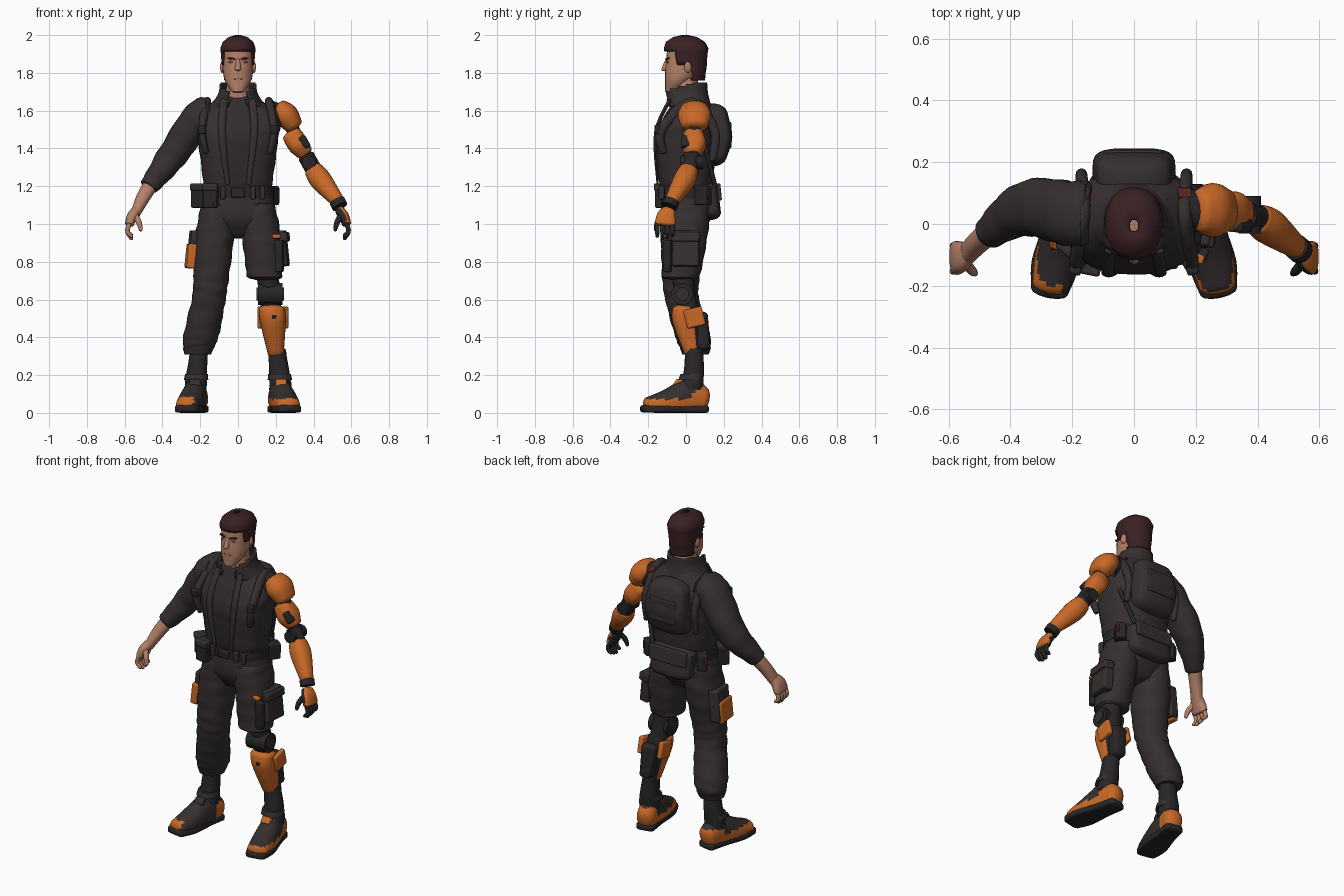
import bpy, bmesh, math
from mathutils import Vector, Matrix

if "Cube" in bpy.data.objects:
    bpy.data.objects.remove(bpy.data.objects["Cube"], do_unlink=True)


def material(name, *rgb):
    mat = bpy.data.materials.new(name)
    mat.use_nodes = True
    mat.diffuse_color = (*rgb, 1)
    shader = mat.node_tree.nodes["Principled BSDF"]
    shader.inputs["Base Color"].default_value = (*rgb, 1)
    shader.inputs["Roughness"].default_value = .8
    return mat


CLOTH = material("dark_cloth", .036, .028, .029)
SHIRT = material("shirt_cloth", .03, .024, .025)
BLACK = material("black_metal", .021, .019, .021)
ORANGE = material("orange_plate", .58, .14, .02)
SKIN = material("skin", .46, .22, .14)
SHADED_SKIN = material("shaded_skin", .26, .11, .075)
HAIR = material("brown_hair", .042, .015, .017)
RED = material("red_trim", .12, .02, .015)
SIDES = ((1, "left"), (-1, "right"))
parts = []


def finish(name, bm, mats, rule=None):
    mesh = bpy.data.meshes.new(name)
    bmesh.ops.recalc_face_normals(bm, faces=bm.faces)
    bm.to_mesh(mesh)
    bm.free()
    ob = bpy.data.objects.new(name, mesh)
    bpy.context.collection.objects.link(ob)
    for mat in mats if isinstance(mats, tuple) else (mats,):
        mesh.materials.append(mat)
    if rule:
        for face in mesh.polygons:
            face.material_index = int(rule(face.center, face.normal))
    parts.append(ob)
    return ob


def catmull(a, b, c, d, t):
    return [(2 * q + (r - p) * t + (2 * p - 5 * q + 4 * r - s) * t * t
             + (3 * q - p - 3 * r + s) * t ** 3) / 2 for p, q, r, s in zip(a, b, c, d)]


def superpoint(angle, power):
    """Point of a unit superellipse at the given angle."""
    return [math.copysign(abs(v) ** (2 / power), v) for v in (math.cos(angle), math.sin(angle))]


def loft(name, points, mats, sides=24, steps=5, up=(0, 1, 0), power=2.2, level=False, fold=0,
         depth=1, dome=0, floor=0, rule=None, keep=None, thickness=0):
    """Skin rings (x, y, z, width, optional depth) along a smooth path, with optional domed ends."""
    points = [p if len(p) > 4 else (*p, p[3] * depth) for p in points]
    rows = []
    for i in range(len(points) - 1):
        before, after = points[max(i - 1, 0)], points[min(i + 2, len(points) - 1)]
        rows += [catmull(before, points[i], points[i + 1], after, k / steps) for k in range(steps)]
    rows.append(points[-1])
    if dome:
        for _ in range(2):
            tail = rows[-1]
            away = (Vector(tail[:3]) - Vector(rows[-2][:3])).normalized() * dome * min(tail[3:])
            for turn in (.5, 1, 1.4):
                rows.append([*(Vector(tail[:3]) + away * math.sin(turn)),
                             tail[3] * math.cos(turn), tail[4] * math.cos(turn)])
            rows.reverse()
    bm, rings = bmesh.new(), []
    for i, (x, y, z, width, thick) in enumerate(rows):
        along = Vector(rows[min(i + 1, len(rows) - 1)][:3]) - Vector(rows[max(i - 1, 0)][:3])
        along = Vector((0, 0, 1)) if level else along.normalized()
        high = Vector(up)
        high = (high - along * high.dot(along)).normalized()
        wide, ring = high.cross(along), []
        for k in range(sides):
            angle = math.tau * k / sides
            cross, rise = superpoint(angle, power)
            crease = math.sin(i * 1.7 + 2 * math.sin(angle + i / 5)) + math.sin(3 * angle + i) / 2
            co = Vector((x, y, z)) + (wide * cross * width + high * rise * thick) * (1 + fold * crease)
            co.z = max(co.z, floor)
            ring.append(bm.verts.new(co))
        rings.append(ring)
    for a, b in zip(rings, rings[1:]):
        for k in range(sides):
            j = (k + 1) % sides
            bm.faces.new((a[k], a[j], b[j], b[k]))
    if keep:
        drop = [f for f in bm.faces if not keep(f.calc_center_median())]
        bmesh.ops.delete(bm, geom=drop, context="FACES")
    else:
        bm.faces.new(rings[0])
        bm.faces.new(rings[-1])
    ob = finish(name, bm, mats, rule)
    if thickness:
        ob.modifiers.new("thickness", "SOLIDIFY").thickness = thickness
    return ob


def rod(name, start, end, radius, mat):
    return loft(name, [(*start, radius), (*end, radius)], mat, steps=1, up=(.1, .9, .3), power=2)


def box(name, at, size, mat, tilt=0, lean=0, turn=0, bevel=.01):
    bm = bmesh.new()
    bmesh.ops.create_cube(bm, size=1, matrix=Matrix.Diagonal((*size, 1)))
    ob = finish(name, bm, mat)
    ob.location, ob.rotation_euler = at, (tilt, lean, turn)
    mod = ob.modifiers.new("bevel", "BEVEL")
    mod.width, mod.segments = min(bevel, min(size) / 3), 3


def ball(name, at, size, mat, turn=0):
    bm = bmesh.new()
    bmesh.ops.create_uvsphere(bm, u_segments=20, v_segments=12, radius=1, matrix=Matrix.Diagonal((*size, 1)))
    ob = finish(name, bm, mat)
    ob.location, ob.rotation_euler.z = at, turn


def hairline(c):
    front, temple = c.y < -.055, c.y < .03
    return c.z > (1.915 if front else 1.85 if temple else 1.76)


# Head, neck and face
loft("head", [(0, -.07, 1.71, .04), (0, -.04, 1.76, .07), (0, -.01, 1.82, .08, .1), (0, 0, 1.92, .08, .1)],
     SKIN, level=True, dome=.5)
loft("neck", [(0, .02, 1.58, .07), (0, 0, 1.78, .06)], SKIN, level=True)
loft("nose", [(0, -.1, 1.87, .01), (0, -.115, 1.82, .016)], SKIN, sides=12, level=True, dome=.7)
box("mouth", (0, -.105, 1.77), (.045, .01, .008), SHADED_SKIN)
ball("chin", (0, -.09, 1.72), (.03, .02, .02), SKIN)
loft("hair", [(0, .03, 1.75, .07), (0, .01, 1.82, .083, .097), (0, 0, 1.93, .093, .118)], HAIR, sides=36,
     level=True, fold=.01, dome=.76, keep=hairline, thickness=.008)
for s, side in SIDES:
    ball(side + "_ear", (s * .084, .01, 1.83), (.01, .02, .03), SKIN, turn=s * .3)
    box(side + "_eyebrow", (s * .036, -.098, 1.876), (.04, .014, .01), HAIR, lean=-s * .1, turn=s * .2)
    ball(side + "_eye", (s * .034, -.096, 1.857), (.016, .007, .006), SHADED_SKIN)

# Jacket with open front, collar and harness
loft("jacket_body", [(0, 0, 1.2, .18, .14), (0, 0, 1.35, .2, .157), (0, 0, 1.46, .214, .16),
                     (0, .02, 1.56, .22, .14), (0, .03, 1.66, .12, .09)], (CLOTH, SHIRT), sides=40,
     level=True, power=2.5, fold=.008, dome=.3, rule=lambda c, n: abs(c.x) < .075 and c.y < -.03)
loft("collar", [(0, .02, 1.62, .15, .115), (0, 0, 1.69, .105, .117), (0, 0, 1.75, .096, .112)], CLOTH, sides=40,
     level=True, thickness=.014,
     keep=lambda c: (c.y > 0 or abs(c.x) > .05) and c.z < 1.735 + c.y * .3)
for s, side in SIDES:
    loft(side + "_lapel", [(s * .075, -.085, 1.66, .02), (s * .085, -.16, 1.48, .02), (s * .055, -.15, 1.21, .012)],
         CLOTH, sides=12, depth=.5)
    loft(side + "_shoulder_strap", [(s * .17, -.12, 1.38, .02), (s * .19, -.13, 1.5, .025), (s * .165, .03, 1.645, .028),
                                    (s * .17, .15, 1.5, .025), (s * .17, .14, 1.34, .02)],
         CLOTH, sides=12, up=(s, 0, .3), depth=.8, dome=.5)
    box(side + "_strap_buckle", (s * .19, -.15, 1.5), (.04, .03, .05), BLACK, turn=s * .3)
    box(side + "_strap_tab", (s * .165, .1, 1.63), (.045, .035, .014), RED, tilt=-.4, lean=s * .4)

# Back panel and waist bag
loft("back_panel", [(0, .15, 1.35, .13, .065), (0, .165, 1.46, .135, .08), (0, .15, 1.59, .12, .07)],
     CLOTH, level=True, power=4, dome=.7)
box("back_panel_flap", (0, .23, 1.47), (.18, .02, .14), CLOTH)
loft("waist_bag", [(0, .13, 1.06, .135, .055), (0, .12, 1.19, .145, .05)], CLOTH, level=True, power=4, dome=.7)
box("waist_bag_flap", (0, .176, 1.17), (.25, .02, .09), CLOTH, tilt=.1)
loft("waist_bag_strap", [(.12, .155, 1.2, .012), (.19, .1, 1.42, .012)], BLACK, sides=10)

# Belt and pouches
loft("belt", [(0, 0, 1.135, .19), (0, 0, 1.195, .19)], BLACK, sides=32, steps=2, level=True, depth=.72)
box("belt_buckle", (0, -.137, 1.165), (.07, .025, .05), BLACK)
for x in (-.08, .08, .13):
    box("belt_loop", (x, -.13, 1.165), (.025, .03, .07), CLOTH)
for x, y, turn in ((-.205, -.07, -.7), (-.145, -.13, -.2)):
    box("front_pouch", (x, y, 1.15), (.075, .06, .13), BLACK, turn=turn)
    box("front_pouch_flap", (x, y, 1.195), (.08, .07, .04), CLOTH, turn=turn)
box("pouch_light", (-.135, -.16, 1.105), (.012, .01, .012), RED, turn=-.2)
for s, side in SIDES:
    box(side + "_side_pouch", (s * .175, .09, 1.15), (.06, .08, .1), BLACK, turn=-s * .6)
    box(side + "_pouch_tab", (s * .205, .105, 1.16), (.012, .03, .05), RED, turn=-s * .6)

# Trousers, with the left leg ending above the knee
loft("trouser_seat", [(0, 0, 1.2, .175, .125), (0, 0, 1.04, .2, .132), (0, 0, .96, .15, .09)], CLOTH, sides=32,
     level=True, fold=.006, dome=.4)
for s, side in SIDES:
    leg = [(s * .1, 0, 1.1, .095, .125), (s * .126, -.01, .92, .104, .122), (s * .142, -.027, .72, .094, .1)]
    if side == "right":
        leg += [(-.155, -.02, .6, .09), (-.195, .035, .41, .094), (-.21, .05, .33, .075)]
    loft(side + "_trouser_leg", leg, CLOTH, sides=28, steps=8, level=True, fold=.022, dome=.2)
    box(side + "_thigh_pocket", (s * .23, 0, .87), (.06, .14, .19), CLOTH, lean=-s * .1, turn=-s * .1)
loft("right_trouser_cuff", [(-.21, .05, .345, .083), (-.213, .05, .31, .07)], CLOTH, steps=2, level=True)
box("right_pocket_plate", (-.25, -.015, .83), (.045, .135, .13), ORANGE, lean=.1, turn=.1)
box("left_pocket_flap", (.235, 0, .93), (.066, .15, .05), CLOTH, lean=-.1, turn=-.1)
box("left_thigh_holster", (.215, -.095, .83), (.05, .04, .17), BLACK, turn=-.4)
box("left_holster_tab", (.205, -.11, .935), (.045, .03, .022), ORANGE, turn=-.4)

# Mechanical left knee and shin
rod("knee_axle", (.105, -.02, .63), (.235, -.02, .63), .058, BLACK)
rod("knee_hub", (.098, -.02, .63), (.243, -.02, .63), .035, CLOTH)
loft("knee_core", [(.155, -.02, .75, .06), (.17, 0, .6, .055), (.18, .03, .5, .055)], BLACK, level=True)
loft("shin_shell", [(.18, -.01, .55, .07, .062), (.185, 0, .48, .068, .072), (.2, .035, .31, .042)],
     (BLACK, ORANGE), level=True, power=2.5, dome=.4, rule=lambda c, n: n.y < .35)
loft("calf_block", [(.187, .08, .52, .048, .035), (.2, .09, .35, .04)], BLACK, level=True, power=3.5, dome=.5)
for x in (.117, .252):
    box("knee_side_plate", (x, .045, .505), (.03, .1, .1), ORANGE, tilt=.25)
box("shin_mark", (.19, -.077, .51), (.02, .009, .018), BLACK)


# Ankles and shoes, with the toes turned out
def paint_left(c, n):
    return c.z < .072 or (c.y > .04 and c.z < .14)


def paint_right(c, n):
    return c.z < .125 and c.y > .02 or (c.z < .085 and c.x < -.235)


for s, side, paint in ((1, "left", paint_left), (-1, "right", paint_right)):
    def foot(y, z, width, height):
        return (s * (.23 - y / 5), y, z, width, height)

    loft(side + "_ankle", [(s * .205, .045, .34, .046), (s * .22, .04, .2, .055), (s * .226, .03, .12, .06)],
         BLACK, level=True, fold=.02)
    loft(side + "_ankle_strap", [(s * .22, .03, .205, .06), (s * .222, .025, .175, .065)], CLOTH, steps=2, level=True)
    loft(side + "_shoe", [foot(.09, .07, .055, .07), foot(.02, .08, .06, .1), foot(-.1, .05, .07, .075),
                          foot(-.2, .04, .06, .045)],
         (CLOTH, ORANGE), sides=28, up=(0, 0, 1), dome=.6, floor=.02, rule=paint)
    loft(side + "_sole", [foot(.1, .02, .055, .02), foot(0, .02, .06, .02), foot(-.13, .02, .076, .02),
                          foot(-.22, .022, .06, .02)], BLACK, up=(0, 0, 1), power=5, dome=1)
    box(side + "_shoe_tongue", (s * .228, -.045, .155), (.06, .035, .045), ORANGE if s > 0 else CLOTH, tilt=-.6)

# Right sleeve and bare forearm
loft("right_sleeve", [(-.15, .03, 1.6, .07, .1), (-.21, .035, 1.565, .085, .105), (-.35, .05, 1.36, .078, .088),
                      (-.47, -.03, 1.2, .05)], CLOTH, sides=28, steps=8, fold=.028, dome=.3)
loft("right_forearm", [(-.46, -.02, 1.21, .04), (-.505, -.06, 1.135, .036), (-.545, -.1, 1.05, .025, .038)], SKIN)

# Mechanical left arm
loft("shoulder_plate", [(.215, .045, 1.615, .05, .07), (.255, .045, 1.575, .065, .088), (.295, .045, 1.52, .05, .07)],
     ORANGE, dome=.4)
rod("shoulder_socket", (.15, .04, 1.59), (.235, .045, 1.56), .07, BLACK)
rod("upper_arm_core", (.26, .045, 1.56), (.38, .035, 1.32), .036, BLACK)
loft("upper_arm_plate", [(.283, .04, 1.475, .052), (.32, .04, 1.42, .056, .066), (.355, .04, 1.375, .043)],
     ORANGE, power=2.6, dome=.4)
box("upper_arm_panel", (.352, -.005, 1.435), (.035, .045, .07), BLACK, lean=-.65)
rod("elbow_axle", (.375, -.03, 1.325), (.375, .09, 1.325), .037, BLACK)
rod("elbow_link", (.36, .03, 1.36), (.41, .015, 1.27), .044, BLACK)
loft("forearm_plate", [(.4, .015, 1.285, .05), (.44, -.01, 1.23, .058), (.525, -.075, 1.125, .037)],
     ORANGE, dome=.4)
box("forearm_mark", (.455, -.07, 1.19), (.014, .014, .03), BLACK, lean=-.6)
rod("wrist_ring", (.525, -.075, 1.122), (.54, -.088, 1.092), .042, BLACK)

# Hands, with the palms facing the body
for s, side, mats in ((1, "left", (BLACK, ORANGE)), (-1, "right", (SKIN, SKIN))):
    loft(side + "_palm", [(s * .54, -.09, 1.07, .026, .036), (s * .56, -.105, 1.04, .028, .05),
                          (s * .575, -.11, 1, .024, .055)],
         mats, power=2.6, dome=.5, rule=lambda c, n: n.x > .1 or n.z > .7)
    for k in range(4):
        y, tip = -.152 + k * .027, .92 + abs(k - 1.3) / 80
        loft(f"{side}_finger_{k + 1}", [(s * .576, y, 1, .012), (s * .585, y, .96, .012), (s * .565, y, tip, .01)],
             mats[0], sides=10, dome=.9)
    loft(side + "_thumb", [(s * .55, -.12, 1.055, .016), (s * .525, -.15, 1.01, .015), (s * .515, -.16, .97, .01)],
         mats[0], sides=12, dome=.9)

bpy.ops.object.select_all(action="DESELECT")
for ob in parts:
    ob.select_set(True)
bpy.context.view_layer.objects.active = parts[0]
bpy.ops.object.shade_smooth_by_angle(angle=math.radians(40))
